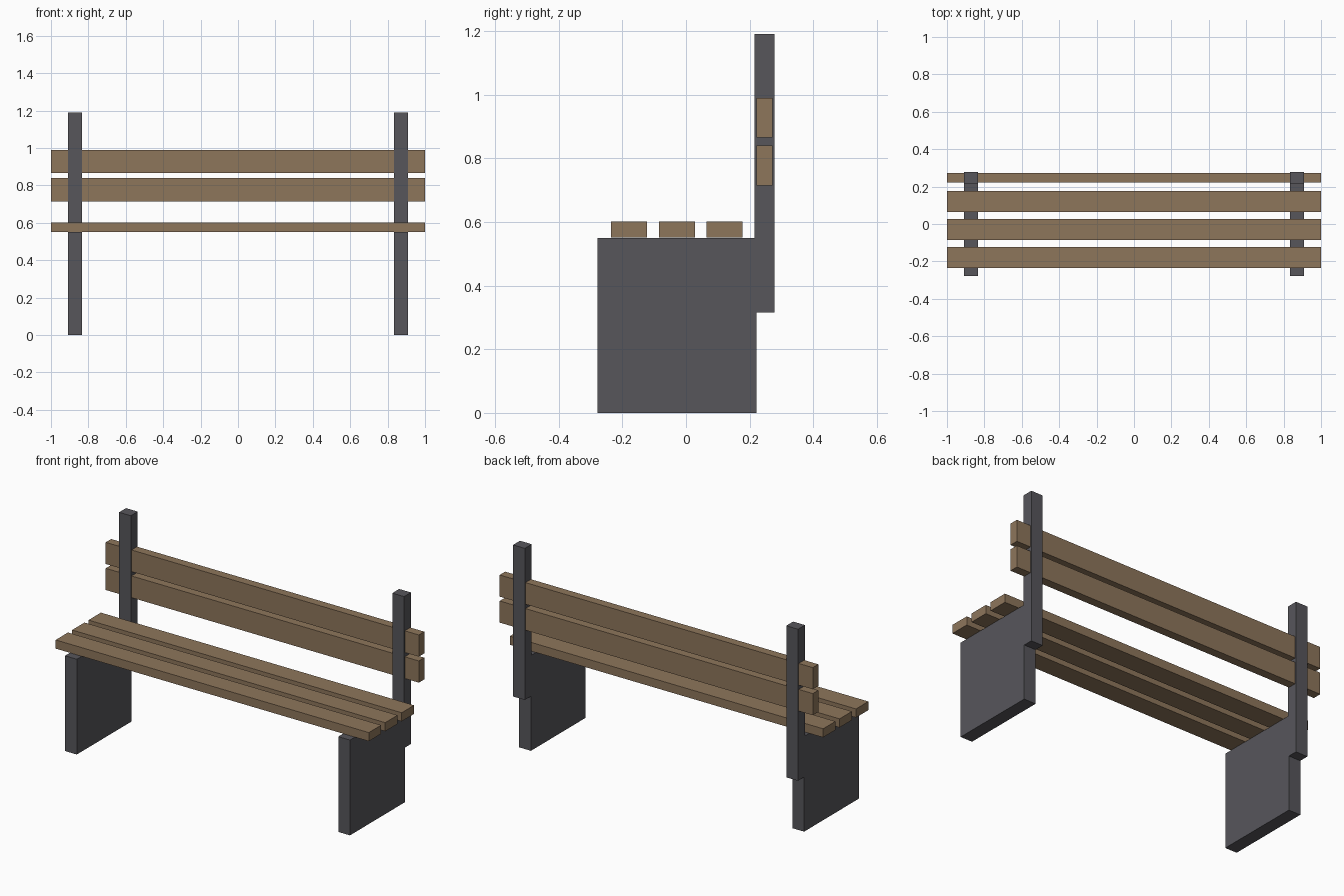
import bpy

if "Cube" in bpy.data.objects:
    bpy.data.objects.remove(bpy.data.objects["Cube"])


def material(name, color):
    m = bpy.data.materials.new(name)
    m.diffuse_color = (*color, 1.0)
    m.use_nodes = True
    m.node_tree.nodes["Principled BSDF"].inputs["Base Color"].default_value = m.diffuse_color
    return m


wood = material("wood", (0.27, 0.18, 0.105))
iron = material("dark_metal", (0.095, 0.093, 0.105))


def box(name, x, y, z, mat):
    """Box from (min, max) ranges on each axis."""
    ranges = (x, y, z)
    bpy.ops.mesh.primitive_cube_add(size=1, location=[(a + b) / 2 for a, b in ranges])
    ob = bpy.context.object
    ob.name = name
    ob.scale = [b - a for a, b in ranges]
    bpy.ops.object.transform_apply(location=False, rotation=False, scale=True)
    ob.data.materials.append(mat)
    return ob


# End supports: solid leg panel with a back post overlapping its rear edge
for side, cx in (("left", -0.8725), ("right", 0.8725)):
    x = (cx - 0.0375, cx + 0.0375)
    box(f"{side}_leg_panel", x, (-0.278, 0.222), (0, 0.55), iron)
    box(f"{side}_back_post", x, (0.215, 0.278), (0.315, 1.19), iron)

# Seat slats
for i in range(3):
    y0 = -0.235 + 0.15 * i
    box(f"seat_slat_{i + 1}", (-1, 1), (y0, y0 + 0.1125), (0.551, 0.601), wood)

# Backrest slats, passing through the posts
for i in range(2):
    z0 = 0.715 + 0.15 * i
    box(f"back_slat_{i + 1}", (-1, 1), (0.2215, 0.2715), (z0, z0 + 0.125), wood)
